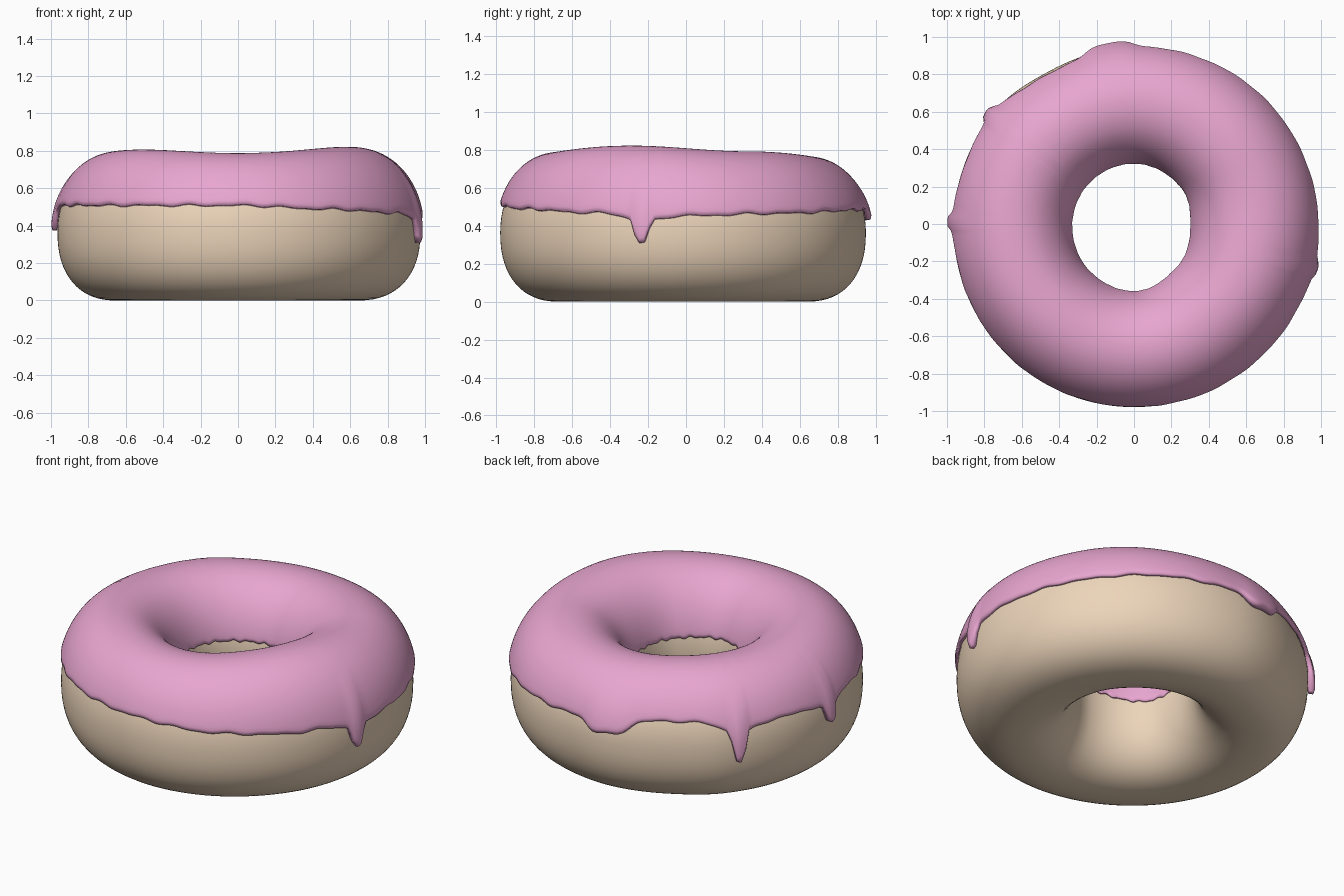
import bpy, bmesh, math

if "Cube" in bpy.data.objects:
    bpy.data.objects.remove(bpy.data.objects["Cube"])

CY, ZC = -0.012, 0.365          # ring centre offset and widest height
SEG = 240                       # segments round the ring
N_TOP, N_BOTTOM = 2.05, 2.3     # roundness exponents of the upper and lower half

# gentle irregularities, as (angle in degrees: value) keys round the ring
TOP = {-25: .822, 30: .792, 90: .765, 150: .782, 220: .807, 270: .788}
OUTER = {0: .975, 45: .97, 88: .96, 118: .945, 140: .965, 180: .965, 270: .967, 315: .967}
HOLE = {0: .305, 40: .325, 90: .34, 180: .335, 225: .345, 270: .35, 315: .32}
EDGE = {0: .45, 30: .462, 70: .48, 120: .53, 160: .50, 200: .505, 270: .505, 300: .485, 330: .465}
EDGE_IN = {0: .46, 35: .48, 90: .44, 180: .45, 215: .42, 270: .46}
# drips: angle, depth, half width, bulge
DRIPS = [(-13, .145, 2.5, .016), (98, .08, 8, .022), (142, .21, 2.4, .018), (178.5, .13, 2.5, .014)]


def ring_value(table, deg):
    """Smooth periodic interpolation of the keys."""
    keys = sorted((k % 360, v) for k, v in table.items())
    keys = [(keys[-1][0] - 360, keys[-1][1])] + keys + [(keys[0][0] + 360, keys[0][1])]
    deg %= 360
    for (a, va), (b, vb) in zip(keys, keys[1:]):
        if a <= deg <= b:
            t = (1 - math.cos(math.pi * (deg - a) / (b - a))) / 2
            return va + (vb - va) * t


def spow(v, p):
    return math.copysign(abs(v) ** p, v)


def half(deg, up):
    """Height and exponent of the upper or lower half of the cross-section."""
    return (ring_value(TOP, deg) - .03 - ZC, N_TOP) if up else (ZC, N_BOTTOM)


def section(deg, phi, off):
    """Point (radius, z) of the dough cross-section, pushed outward by off."""
    ro, ri = ring_value(OUTER, deg), ring_value(HOLE, deg)
    a, mid = (ro - ri) / 2, (ro + ri) / 2
    b, n = half(deg, math.sin(phi) > 0)
    return (mid + (a + off) * spow(math.cos(phi), 2 / n),
            ZC + (b + off) * spow(math.sin(phi), 2 / n))


def ring_mesh(name, profile, colour):
    """Sweep closed, angle-dependent profiles round the ring."""
    bm = bmesh.new()
    rows = []
    for i in range(SEG):
        deg = 360 * i / SEG
        c, s = math.cos(math.radians(deg)), math.sin(math.radians(deg))
        rows.append([bm.verts.new((r * c, r * s + CY, z)) for r, z in profile(deg)])
    m = len(rows[0])
    for i in range(SEG):
        p, q = rows[i], rows[(i + 1) % SEG]
        for j in range(m):
            k = (j + 1) % m
            bm.faces.new((p[j], q[j], q[k], p[k]))
    bmesh.ops.recalc_face_normals(bm, faces=bm.faces)
    me = bpy.data.meshes.new(name)
    bm.to_mesh(me)
    bm.free()
    me.shade_smooth()
    mat = bpy.data.materials.new(name)
    mat.diffuse_color = (*colour, 1)
    mat.use_nodes = True
    mat.node_tree.nodes["Principled BSDF"].inputs["Base Color"].default_value = mat.diffuse_color
    me.materials.append(mat)
    bpy.context.collection.objects.link(bpy.data.objects.new(name, me))


def dough_profile(deg):
    return [section(deg, 2 * math.pi * j / 64, 0) for j in range(64)]


def drip(deg):
    """Sag of the icing edge and its extra thickness at this angle."""
    sag = bulge = 0
    for at, depth, w, fat in DRIPS:
        d = (deg - at + 180) % 360 - 180
        f = .74 * math.exp(-(d / w) ** 4) + .26 * math.exp(-(d / (w + 4)) ** 2)
        sag += depth * f
        bulge += fat * f
    return sag, bulge


def icing_profile(deg):
    u = math.radians(deg)
    sag, bulge = drip(deg)
    ripple = .004 * math.sin(23 * u) + .003 * math.sin(37 * u + 1)

    def phi_at(z):
        b, n = half(deg, z > ZC)
        return math.asin(spow((z - ZC) / b, n / 2))

    start = phi_at(ring_value(EDGE, deg) - sag + ripple)
    end = math.pi - phi_at(ring_value(EDGE_IN, deg) + ripple)
    outer, inner, n = [], [], 56
    for j in range(n + 1):
        phi = start + (end - start) * j / n
        thick = .02 + .01 * max(0, math.sin(phi))
        if phi < 1:                        # drips bulge near the outer edge
            thick += bulge * (1 + math.cos(math.pi * max(phi, 0))) / 2
        if phi > 2:                        # thinner inside the hole
            thick -= .008 * (phi - 2)
        if j in (0, n):
            thick *= .8                    # rounded rim
        outer.append(section(deg, phi, thick))
        inner.append(section(deg, phi, .002))
    return outer + inner[::-1]


ring_mesh("dough", dough_profile, (.84, .66, .49))
ring_mesh("icing", icing_profile, (.81, .38, .63))
